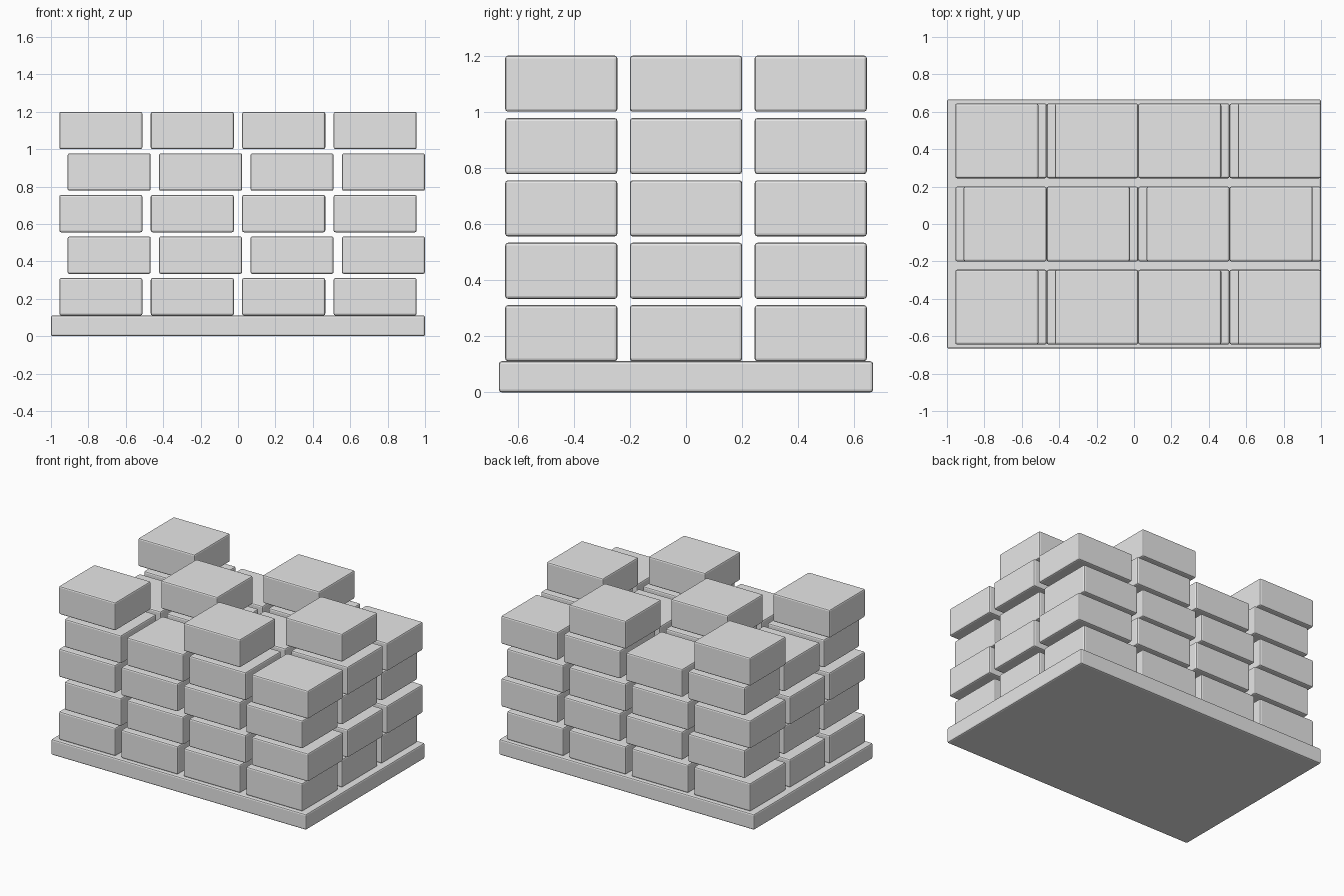
import bpy

# Remove the default cube
cube = bpy.data.objects.get("Cube")
if cube:
    bpy.data.objects.remove(cube, do_unlink=True)

U = 2 / 9                      # one layer step
BRICK = (2 * U, 1.8 * U, 0.9 * U)
SLAB = (9 * U, 6 * U, 0.5 * U)

stone = bpy.data.materials.new("plain grey")
stone.use_nodes = True
colour = (0.8, 0.8, 0.8, 1)
stone.diffuse_color = colour
stone.node_tree.nodes["Principled BSDF"].inputs["Base Color"].default_value = colour


def block(name, size, location):
    """Box with softly bevelled edges."""
    bpy.ops.mesh.primitive_cube_add(size=1, location=location)
    obj = bpy.context.object
    obj.name = name
    obj.scale = size
    bpy.ops.object.transform_apply(location=False, rotation=False, scale=True)
    bevel = obj.modifiers.new("soft edges", "BEVEL")
    bevel.width = 0.01
    bevel.segments = 2
    obj.data.materials.append(stone)


# Base slab
block("base_slab", SLAB, (0, 0, SLAB[2] / 2))

# Staggered courses of bricks; the top course is a checkerboard of raised blocks
for layer in range(5):
    shift = 0.2 * U if layer % 2 else 0
    z = SLAB[2] + layer * U + BRICK[2] / 2
    for row in range(3):
        for col in range(4):
            if layer == 4 and (row + col) % 2:
                continue
            x = (col - 1.5) * 2.2 * U + shift
            y = (row - 1) * 2 * U
            block(f"brick_{layer + 1}_{row + 1}_{col + 1}", BRICK, (x, y, z))
